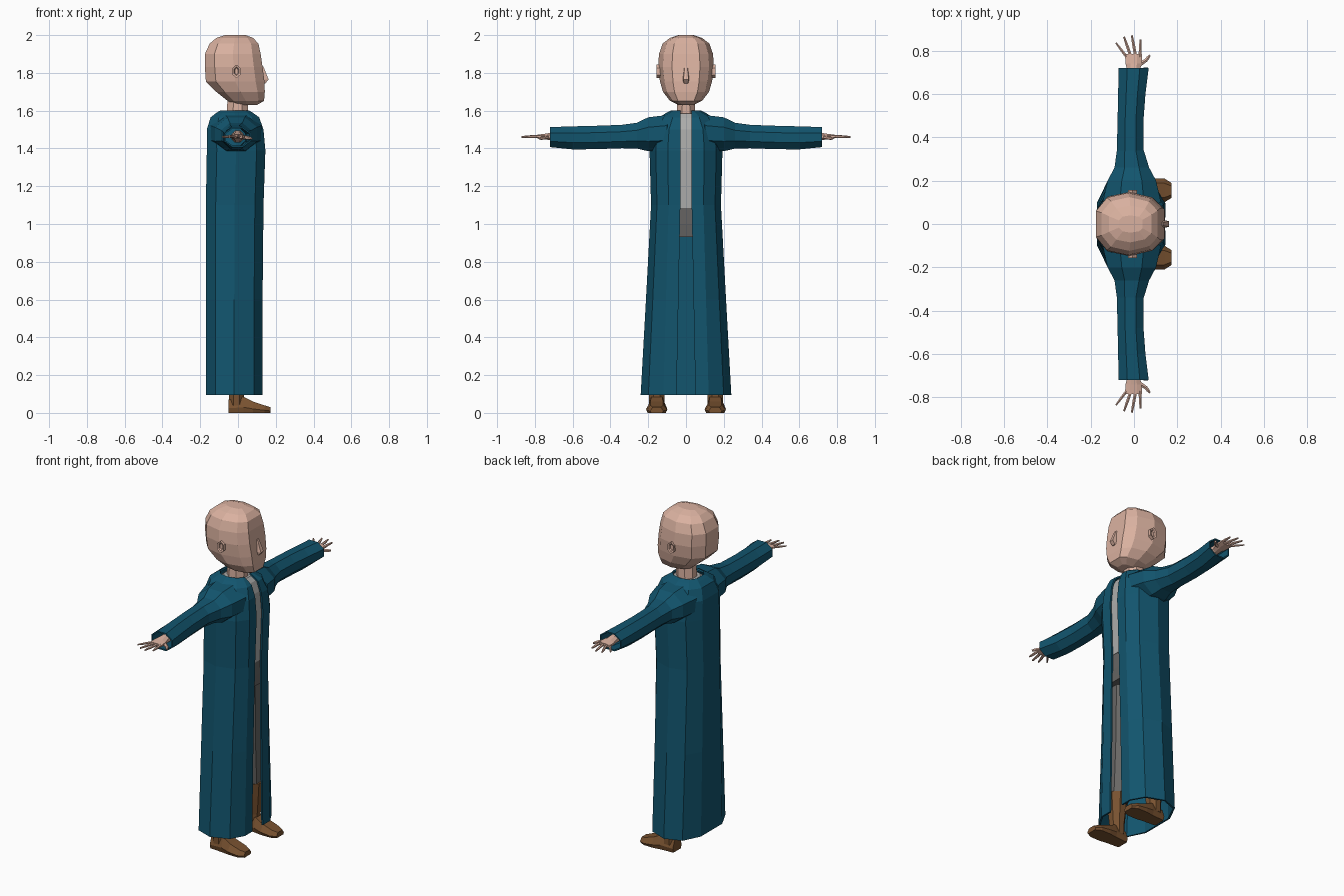
import bpy, bmesh, math
from mathutils import Vector

old = bpy.data.objects.get("Cube")
if old:
    bpy.data.objects.remove(old)


def material(name, rgb):
    m = bpy.data.materials.new(name)
    m.use_nodes = True
    m.diffuse_color = (*rgb, 1)
    bsdf = next(n for n in m.node_tree.nodes if n.type == 'BSDF_PRINCIPLED')
    bsdf.inputs["Base Color"].default_value = (*rgb, 1)
    return m


BLUE = material("robe blue", (0.006, 0.09, 0.155))
SKIN = material("skin", (0.70, 0.44, 0.35))
LIGHT = material("shirt light grey", (0.42, 0.42, 0.41))
DARK = material("trouser grey", (0.14, 0.135, 0.13))
BROWN = material("boot brown", (0.19, 0.085, 0.03))


def loft(name, rings, mat, closed=True, caps=True, thick=0):
    """Skin a list of equal-length rings of points."""
    bm = bmesh.new()
    rows = [[bm.verts.new(p) for p in r] for r in rings]
    n = len(rows[0])
    for a, b in zip(rows, rows[1:]):
        for i in range(n if closed else n - 1):
            j = (i + 1) % n
            bm.faces.new((a[i], a[j], b[j], b[i]))
    if caps:
        bm.faces.new(rows[0])
        bm.faces.new(rows[-1])
    bmesh.ops.recalc_face_normals(bm, faces=bm.faces)
    me = bpy.data.meshes.new(name)
    bm.to_mesh(me)
    bm.free()
    me.materials.append(mat)
    ob = bpy.data.objects.new(name, me)
    bpy.context.collection.objects.link(ob)
    if thick:
        mod = ob.modifiers.new("cloth thickness", 'SOLIDIFY')
        mod.thickness = thick
        mod.offset = -1
    return ob


# Half outline as (front-to-back fraction, width fraction)
BODY = [(1, .5), (.85, .83), (.5, 1), (.17, .85), (0, .42)]


def body_ring(z, xf, xb, hw, gap=None):
    half = [(xb + t * (xf - xb), w * hw) for t, w in BODY]
    if gap is not None:
        half.insert(0, (xf, gap))
    pts = [Vector((x, y, z)) for x, y in half]
    return pts + [Vector((p.x, -p.y, z)) for p in reversed(pts)]


def oval(center, rx, ry, axis='z', n=8):
    """Flat n-sided ring around the z axis or the y axis."""
    c = Vector(center)
    out = []
    for i in range(n):
        a = math.tau * (i + .5) / n
        u, v = rx * math.cos(a), ry * math.sin(a)
        out.append(c + (Vector((u, v, 0)) if axis == 'z' else Vector((u, 0, v))))
    return out


def rod(name, a, b, ra, rb, mat, n=6):
    a, b = Vector(a), Vector(b)
    q = (b - a).to_track_quat('Z', 'Y')
    rings = [[p + q @ v for v in oval((0, 0, 0), r, r, n=n)]
             for p, r in ((a, ra), (a.lerp(b, .55), ra * .95), (b, rb))]
    return loft(name, rings, mat)


# Long open robe, folded in at the neckline
robe = [(.095, .13, -.17, .24, .05), (.6, .13, -.17, .212, .04),
        (1.1, .135, -.17, .185, .03), (1.39, .145, -.165, .193, .03),
        (1.5, .135, -.165, .18, .03), (1.565, .112, -.145, .14, .03),
        (1.588, .08, -.115, .105, .03), (1.6, .06, -.095, .08, .03)]
loft("robe", [body_ring(*r) for r in robe], BLUE, closed=False, caps=False, thick=.01)

# Shirt and trouser seat beneath the robe
shirt = [(1.085, .112, -.14, .15), (1.39, .12, -.14, .155),
         (1.5, .112, -.135, .14), (1.56, .09, -.11, .10), (1.585, .065, -.075, .07)]
loft("shirt", [body_ring(*r) for r in shirt], LIGHT)
seat = [(.93, .095, -.13, .155), (1.0, .105, -.14, .155), (1.085, .11, -.14, .15)]
loft("trouser_seat", [body_ring(*r) for r in seat], DARK)

# Head and neck
head = [(1.63, .10, -.01, .04), (1.652, .138, -.055, .085), (1.70, .142, -.115, .122),
        (1.755, .14, -.17, .138), (1.83, .13, -.175, .148), (1.9, .12, -.175, .143),
        (1.955, .108, -.15, .124), (1.985, .08, -.115, .085), (2.0, .04, -.07, .04)]
loft("head", [body_ring(*r) for r in head], SKIN)
loft("neck", [oval((-.005, 0, 1.55), .06, .055), oval((0, 0, 1.67), .06, .05)], SKIN)

# Wedge nose
loft("nose", [[(x, y, z) for x, y in ((.11, -w), (xf, -w * .6), (xf, w * .6), (.11, w))]
              for z, xf, w in ((1.745, .145, .018), (1.765, .162, .022), (1.835, .134, .012))], SKIN)

# Fingertips and knuckles as (knuckle x, tip x, tip y, radius)
FINGERS = [(-.034, -.083, .835, .007), (-.014, -.046, .863, .008),
           (.008, -.01, .87, .008), (.028, .03, .85, .008)]
SLEEVE = [(.10, 1.482, .095, -.01, .135), (.2, 1.475, .09, -.01, .112),
          (.26, 1.468, .068, -.01, .08), (.34, 1.463, .062, -.017, .062),
          (.48, 1.458, .062, -.016, .06), (.6, 1.456, .061, -.01, .063),
          (.72, 1.46, .053, -.002, .07)]
LEG = [(.95, .098, .068, .085), (.55, .122, .062, .068), (.25, .148, .052, .055)]
SHOE = [(-.05, .042, .07), (.03, .048, .085), (.08, .056, .06),
        (.14, .055, .04), (.172, .035, .03)]

for side, s in (("left", 1), ("right", -1)):
    # Sleeve
    loft(side + "_sleeve", [oval((xc, s * y, zc), hx * 1.08, hz * 1.08, 'y')
                            for y, zc, hz, xc, hx in SLEEVE],
         BLUE, caps=False, thick=.008)
    # Forearm, palm and fingers
    palm = [(.55, .035, .035), (.70, .03, .024), (.74, .04, .017), (.785, .043, .011)]
    loft(side + "_palm", [oval((-.002, s * y, 1.463), hx, hz, 'y')
                          for y, hx, hz in palm], SKIN)
    for i, (kx, tx, ty, r) in enumerate(FINGERS):
        rod(f"{side}_finger_{i + 1}", (kx, s * .77, 1.464), (tx, s * ty, 1.461), r, r * .6, SKIN)
    rod(side + "_thumb", (.025, s * .735, 1.46), (.055, s * .755, 1.455), .011, .009, SKIN)
    rod(side + "_thumb_tip", (.053, s * .752, 1.456), (.073, s * .778, 1.452), .009, .005, SKIN)
    # Ear: raised rim with a sunken middle
    ear = [(.135, .024, .036), (.157, .024, .036), (.154, .014, .024), (.146, .01, .018)]
    loft(side + "_ear", [oval((-.008, s * y, 1.808), rx, rz, 'y', 6)
                         for y, rx, rz in ear], SKIN)
    # Trouser leg
    loft(side + "_leg", [oval((-.015, s * y, z), rx, ry) for z, y, ry, rx in LEG], DARK)
    # Boot shaft and foot
    loft(side + "_boot_shaft", [oval((-.008, s * .155, z), r, r * 1.05)
                                for z, r in ((.04, .043), (.10, .042), (.2, .052), (.29, .06))], BROWN)
    loft(side + "_boot_foot",
         [[(x, s * .155 + w * k, z) for k, z in
           ((-.85, 0), (-1, h * .35), (-.6, h), (.6, h), (1, h * .35), (.85, 0))]
          for x, w, h in SHOE], BROWN)
